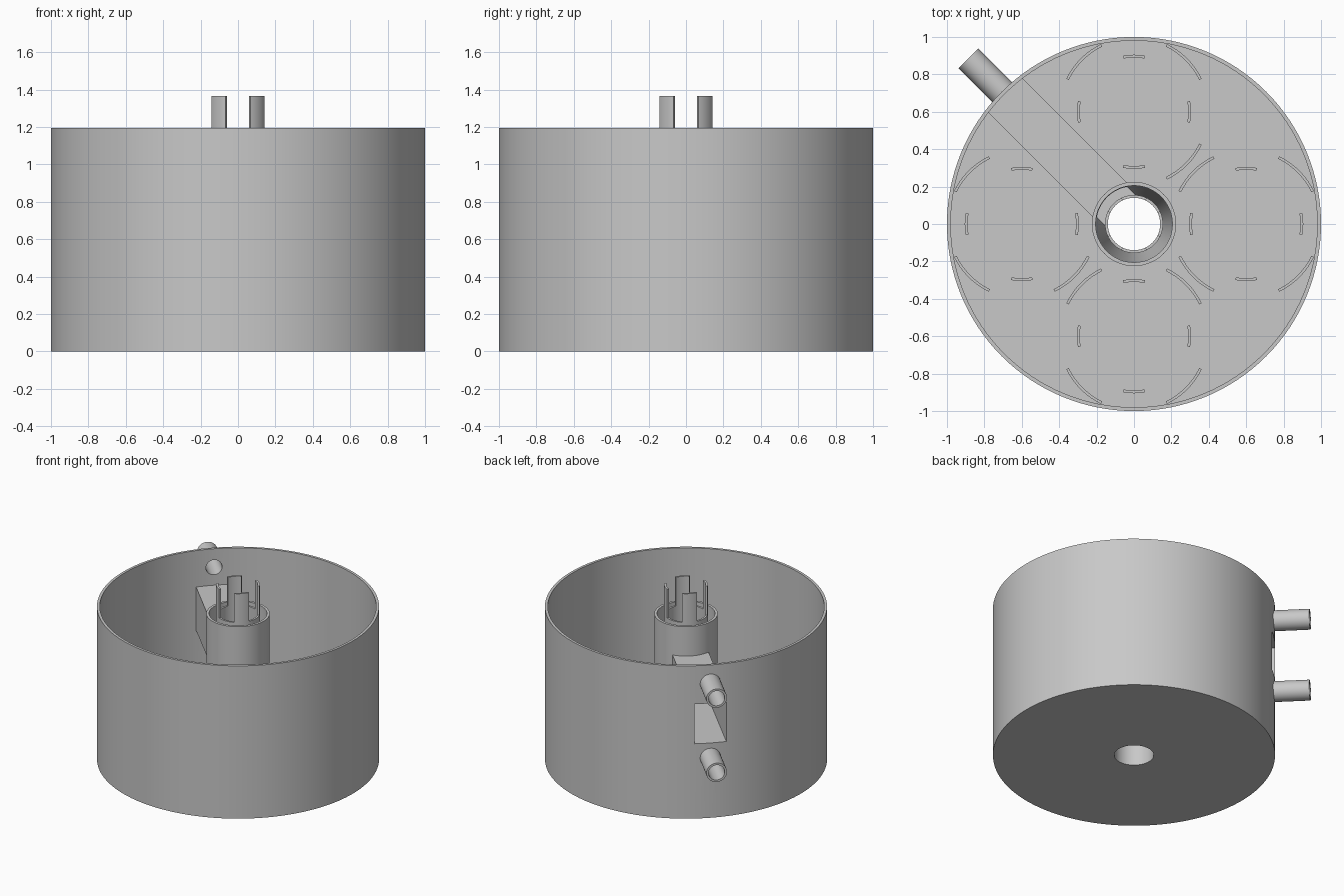
import bpy, bmesh, math
from mathutils import Matrix, Vector

cube = bpy.data.objects.get("Cube")
if cube:
    bpy.data.objects.remove(cube, do_unlink=True)

grey = bpy.data.materials.new("plain_grey")
grey.use_nodes = True
COLOUR = (0.58, 0.58, 0.58, 1)
grey.diffuse_color = COLOUR
grey.node_tree.nodes["Principled BSDF"].inputs["Base Color"].default_value = COLOUR

# Local +x of the inlet parts points to the back right
INLET = Matrix.Rotation(math.radians(135), 4, 'Z')
QUARTERS = [i * math.pi / 2 for i in range(4)]


def finish(name, bm, matrix=Matrix()):
    bmesh.ops.transform(bm, matrix=matrix, verts=bm.verts)
    bmesh.ops.recalc_face_normals(bm, faces=bm.faces)
    mesh = bpy.data.meshes.new(name)
    bm.to_mesh(mesh)
    bm.free()
    mesh.materials.append(grey)
    obj = bpy.data.objects.new(name, mesh)
    bpy.context.collection.objects.link(obj)
    smooth(obj)
    return obj


def smooth(obj):
    obj.data.shade_smooth()
    obj.data.set_sharp_from_angle(angle=math.radians(30))


def lathe(name, profile, steps=96, matrix=Matrix()):
    """Spin a closed (radius, height) outline about z."""
    bm = bmesh.new()
    rings = []
    for i in range(steps):
        a = 2 * math.pi * i / steps
        rings.append([bm.verts.new((r * math.cos(a), r * math.sin(a), z)) for r, z in profile])
    n = len(profile)
    for i in range(steps):
        a, b = rings[i], rings[(i + 1) % steps]
        for j in range(n):
            k = (j + 1) % n
            bm.faces.new((a[j], b[j], b[k], a[k]))
    return finish(name, bm, matrix)


def cylinder(name, r, z0, z1, matrix=Matrix()):
    bm = bmesh.new()
    bmesh.ops.create_cone(bm, cap_ends=True, segments=48, radius1=r, radius2=r, depth=z1 - z0,
                          matrix=Matrix.Translation((0, 0, (z0 + z1) / 2)))
    return finish(name, bm, matrix)


def box(name, low, high, matrix=Matrix()):
    low, high = Vector(low), Vector(high)
    bm = bmesh.new()
    bmesh.ops.create_cube(bm, size=1)
    place = Matrix.Translation((low + high) / 2) @ Matrix.Diagonal((*(high - low), 1))
    return finish(name, bm, matrix @ place)


def arc_wall(name, centre, r0, r1, z0, z1, middle, half, steps=8):
    """Upright curved plate around a centre."""
    bm = bmesh.new()
    angles = [middle - half + 2 * half * i / steps for i in range(steps + 1)]
    path = [(r1, a) for a in angles] + [(r0, a) for a in reversed(angles)]
    base = bm.faces.new([bm.verts.new((centre[0] + r * math.cos(a),
                                       centre[1] + r * math.sin(a), z0)) for r, a in path])
    top = bmesh.ops.extrude_face_region(bm, geom=[base])["geom"]
    bmesh.ops.translate(bm, vec=(0, 0, z1 - z0),
                        verts=[v for v in top if isinstance(v, bmesh.types.BMVert)])
    return finish(name, bm)


def cut(obj, cutters):
    for c in cutters:
        mod = obj.modifiers.new("cut", 'BOOLEAN')
        mod.operation, mod.solver, mod.object = 'DIFFERENCE', 'EXACT', c
    bpy.context.view_layer.update()
    deps = bpy.context.evaluated_depsgraph_get()
    mesh = bpy.data.meshes.new_from_object(obj.evaluated_get(deps))
    obj.modifiers.clear()
    obj.data = mesh
    smooth(obj)


H, TUBE_TOP = 1.195, 1.14
DUCT_LOW, DUCT_HIGH, DUCT_HALF, WALL = 0.57, 0.91, 0.13, 0.015
PIPE_HEIGHTS = (0.47, 1.05)

# Cutters
duct_void = box("duct_cutter", (0.0, WALL - DUCT_HALF, DUCT_LOW + WALL),
                (1.2, DUCT_HALF - WALL, DUCT_HIGH - WALL), INLET)
tube_void = cylinder("tube_cutter", 0.212, 0.3, 1.3)
sideways = Matrix.Rotation(math.pi / 2, 4, 'Y')
pipe_frames = [INLET @ Matrix.Translation((0, 0, z)) @ sideways for z in PIPE_HEIGHTS]
bores = [cylinder("bore_cutter", 0.058, 0.8, 1.4, m) for m in pipe_frames]

# Open round vessel with a hole in the floor
vessel = lathe("vessel", [(0.14, 0), (1, 0), (1, H), (0.98, H), (0.98, 0.02), (0.14, 0.02)], 128)
cut(vessel, [duct_void] + bores)

# Centre tube with an inner funnel, open to the duct
tube = lathe("centre_tube", [(0.152, 0.01), (0.225, 0.01), (0.225, TUBE_TOP), (0.205, TUBE_TOP),
                             (0.205, DUCT_HIGH), (0.152, DUCT_LOW + WALL)])
cut(tube, [duct_void])

# Inner sleeve and its four prongs
lathe("inner_sleeve", [(0.14, 0.005), (0.155, 0.005), (0.155, TUBE_TOP), (0.14, TUBE_TOP)])
for q in QUARTERS:
    arc_wall("prong", (0, 0), 0.14, 0.155, TUBE_TOP - 0.01, 1.365,
             q + math.pi / 4, math.radians(20))

# Rectangular duct between tube and vessel wall
duct = box("duct", (0.1, -DUCT_HALF, DUCT_LOW), (0.988, DUCT_HALF, DUCT_HIGH), INLET)
cut(duct, [duct_void, tube_void])

# Hose pipes above and below the duct
for m in pipe_frames:
    lathe("hose_pipe", [(0.058, 0.98), (0.074, 0.98), (0.074, 1.253), (0.058, 1.253)], 48, m)

# Four rings of curved holders on the floor
for q in QUARTERS:
    centre = (0.6 * math.cos(q), 0.6 * math.sin(q))
    for a in QUARTERS:
        arc_wall("outer_holder", centre, 0.388, 0.403, 0.01, 0.12,
                 a + math.pi / 4, math.radians(19))
        arc_wall("inner_holder", centre, 0.29, 0.305, 0.01, 0.12, a, math.radians(11))

for c in [duct_void, tube_void] + bores:
    bpy.data.objects.remove(c, do_unlink=True)
